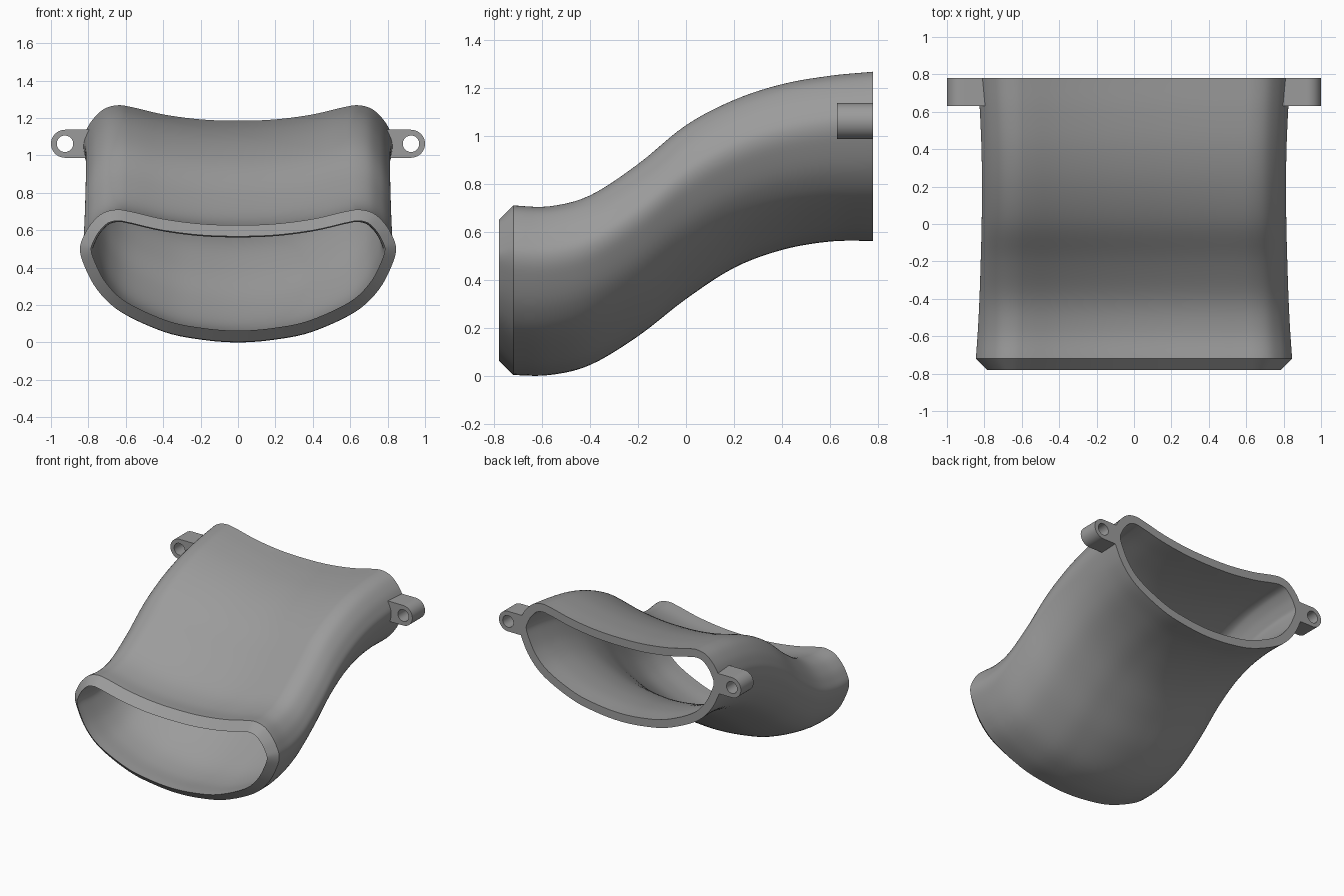
import bpy, bmesh, math
from mathutils import Vector

if "Cube" in bpy.data.objects:
    bpy.data.objects.remove(bpy.data.objects["Cube"])

WALL = 0.06
grey = bpy.data.materials.new("plain grey")
grey.use_nodes = True
grey.diffuse_color = (0.33, 0.33, 0.33, 1)
grey.node_tree.nodes["Principled BSDF"].inputs["Base Color"].default_value = grey.diffuse_color


def spline(points, steps, closed=False):
    """Catmull-Rom curve through the points."""
    n, out = len(points), []
    pts = [Vector(p) for p in points]

    def get(i):
        if closed:
            return pts[i % n]
        if i < 0:
            return 2 * pts[0] - pts[1]
        return 2 * pts[-1] - pts[-2] if i >= n else pts[i]

    for i in range(n if closed else n - 1):
        a, b, c, d = (get(i + k) for k in (-1, 0, 1, 2))
        for s in range(steps):
            t = s / steps
            out.append(b + (c - a) * t / 2 + (a - b * 2.5 + c * 2 - d / 2) * t * t
                       + (d - a + (b - c) * 3) * t ** 3 / 2)
    return out if closed else out + [pts[-1]]


def finish(name, bm):
    bmesh.ops.recalc_face_normals(bm, faces=bm.faces)
    mesh = bpy.data.meshes.new(name)
    bm.to_mesh(mesh)
    bm.free()
    mesh.materials.append(grey)
    obj = bpy.data.objects.new(name, mesh)
    bpy.context.collection.objects.link(obj)
    bpy.ops.object.select_all(action="DESELECT")
    obj.select_set(True)
    bpy.context.view_layer.objects.active = obj
    bpy.ops.object.shade_smooth_by_angle(angle=math.radians(30))
    return obj


def bridge(bm, a, b):
    n = len(a)
    for i in range(n):
        bm.faces.new((a[i], a[(i + 1) % n], b[(i + 1) % n], b[i]))


# Duct cross-section: dished top, rounded shoulders, bowl-shaped underside
half = [(0.2, 0.634), (0.4, 0.66), (0.57, 0.699), (0.65, 0.71), (0.725, 0.69),
        (0.785, 0.635), (0.822, 0.575), (0.845, 0.505), (0.826, 0.42),
        (0.754, 0.283), (0.63, 0.166), (0.4, 0.06), (0.2, 0.018)]
section = spline([(0, 0.627)] + half + [(0, 0.003)]
                 + [(-x, z) for x, z in reversed(half)], 5, closed=True)

# Path stations: y, lift of the underside, height factor, width factor
path = spline([(-0.78, 0, 1, 1), (-0.72, 0, 1, 1), (-0.57, 0, 0.995, 0.988),
               (-0.4, 0.042, 1, 0.978), (-0.2, 0.162, 1.015, 0.97),
               (0, 0.317, 1.025, 0.964), (0.2, 0.447, 0.99, 0.962),
               (0.4, 0.522, 0.977, 0.965), (0.6, 0.557, 0.977, 0.975),
               (0.78, 0.56, 0.997, 0.988)], 5)


def ring(bm, station, inset):
    y, lift, tall, wide = station
    pts = [Vector((p.x * wide, p.y * tall + lift)) for p in section]
    verts = []
    for i, p in enumerate(pts):
        d = (pts[(i + 1) % len(pts)] - pts[i - 1]).normalized()
        q = p + Vector((d.y, -d.x)) * inset
        verts.append(bm.verts.new((q.x, y, q.y)))
    return verts


# Hollow duct: outer skin, inner skin, chamfered front lip and flat rear rim
bm = bmesh.new()
outer = [ring(bm, s, 0) for s in path if s[0] > -0.721]
inner = [ring(bm, s, WALL) for s in path]
for skin in (outer, inner):
    for a, b in zip(skin, skin[1:]):
        bridge(bm, a, b)
bridge(bm, outer[0], inner[0])
bridge(bm, outer[-1], inner[-1])
finish("duct", bm)


# Mounting ears: round-ended lugs with a through hole
def ear(name, side):
    r, hole, root = 0.075, 0.044, -0.128
    arc = [math.pi * (k / 20 - 0.5) for k in range(21)]
    outline = [Vector((r * math.cos(a), r * math.sin(a))) for a in arc]
    outline += [Vector((x, r)) for x in (-0.02, -0.045, -0.08, root)]
    outline += [Vector((root, z)) for z in (0.04, 0.015, -0.015, -0.04)]
    outline += [Vector((x, -r)) for x in (root, -0.08, -0.045, -0.02)]
    bore = [p.normalized() * hole for p in outline]
    bm = bmesh.new()
    loops = [[bm.verts.new((side * (0.925 + p.x), y, 1.062 + p.y)) for p in pts]
             for pts, y in ((outline, 0.63), (outline, 0.78), (bore, 0.78), (bore, 0.63))]
    for k in range(4):
        bridge(bm, loops[k], loops[(k + 1) % 4])
    finish(name, bm)


ear("left_mounting_ear", 1)
ear("right_mounting_ear", -1)
